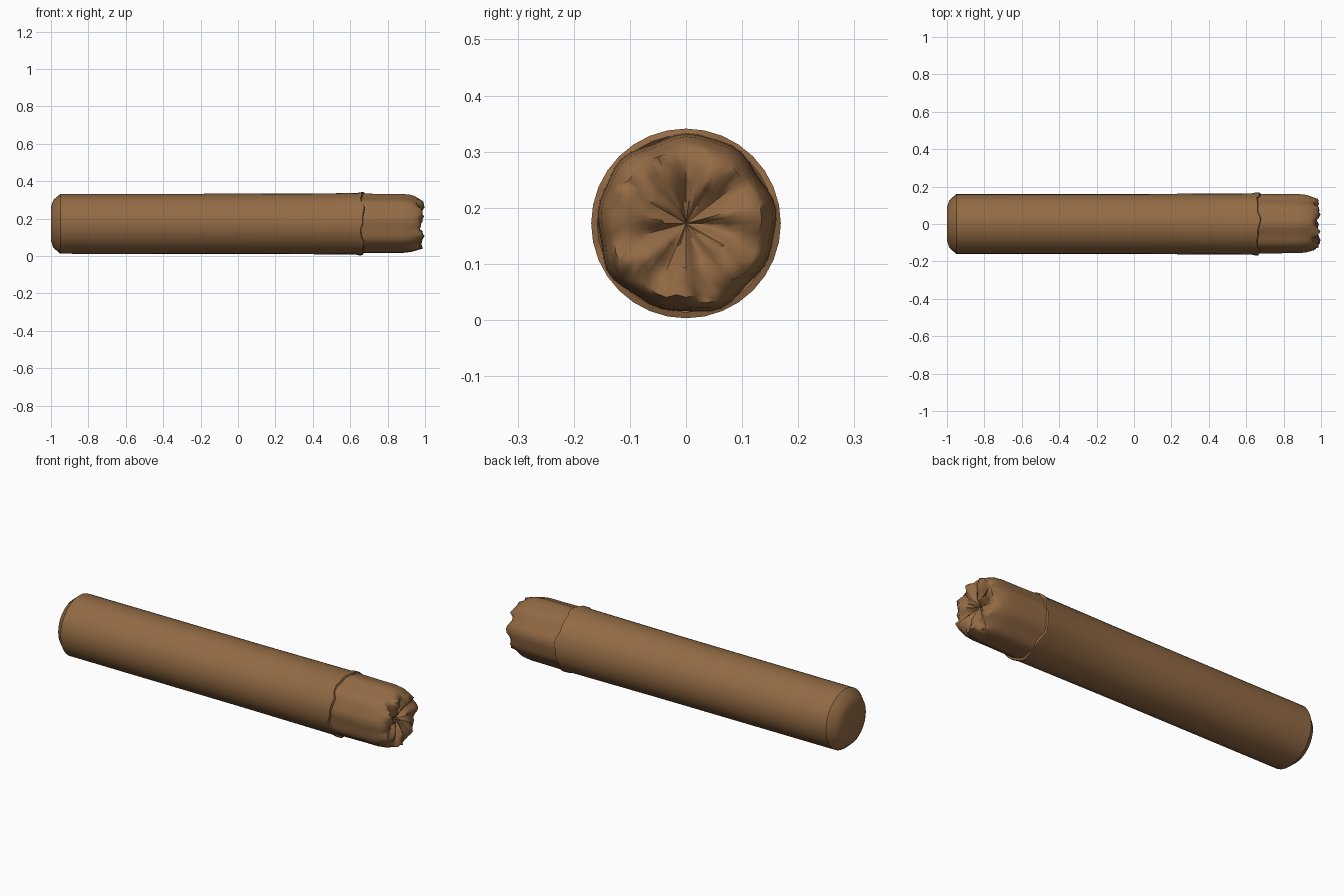
import bpy, bmesh, math, random
from math import sin, cos, tau

random.seed(4)
cube = bpy.data.objects.get("Cube")
if cube:
    bpy.data.objects.remove(cube)

AXIS_Z = 0.172
brown = bpy.data.materials.new("leaf brown")
brown.use_nodes = True
colour = (0.29, 0.145, 0.058, 1)
brown.diffuse_color = colour
brown.node_tree.nodes["Principled BSDF"].inputs["Base Color"].default_value = colour


def lathe(name, profile, sides, warp=None, sharp=40):
    """Turn (x, radius) points about the x axis; warp shifts each point by its angle."""
    bm = bmesh.new()
    rings = []
    for i, (x, r) in enumerate(profile):
        ring = []
        for k in range(1 if r == 0 else sides):
            a = tau * k / sides
            px, pr = warp(i, k, a, x, r) if warp and r else (x, r)
            ring.append(bm.verts.new((px, pr * sin(a), AXIS_Z + pr * cos(a))))
        rings.append(ring)
    for p, q in zip(rings, rings[1:]):
        for k in range(sides):
            n = (k + 1) % sides
            corners = [p[k % len(p)], p[n % len(p)], q[n % len(q)], q[k % len(q)]]
            bm.faces.new(list(dict.fromkeys(corners)))
    bmesh.ops.recalc_face_normals(bm, faces=bm.faces)
    mesh = bpy.data.meshes.new(name)
    bm.to_mesh(mesh)
    bm.free()
    mesh.materials.append(brown)
    obj = bpy.data.objects.new(name, mesh)
    bpy.context.collection.objects.link(obj)
    bpy.ops.object.select_all(action='DESELECT')
    bpy.context.view_layer.objects.active = obj
    obj.select_set(True)
    bpy.ops.object.shade_smooth_by_angle(angle=math.radians(sharp))
    return obj


# Rolled body with a rounded closed end and a ragged burnt lip
LIP = 6


def ragged_lip(i, k, a, x, r):
    if i >= LIP:
        x += 0.008 * sin(5 * a + 1) + 0.005 * sin(11 * a)
    return x, r


lathe("rolled_body",
      [(-1, 0), (-1, 0.09), (-0.987, 0.128), (-0.95, 0.16), (0.1, 0.161),
       (0.63, 0.164), (0.653, 0.169), (0.664, 0.169), (0.668, 0.158)],
      32, ragged_lip)


# Ash tip: softly dented sides, jagged rim and a folded, sunken face
RIM = 6
SIDES = 48
jag = [random.uniform(-1, 1) for _ in range(SIDES)]


def crumple(i, k, a, x, r):
    if i < RIM:
        dent = 0.003 * (sin(5 * a) + sin(9 * a + 2)) - 0.003
        return x + (0.008 * jag[k] if i == RIM - 1 else 0), r + dent
    fold = 0.012 * sin(7 * a + 0.6 * i) + 0.007 * sin(11 * a + 2 * i)
    rough = 0.009 * jag[(k + 5 * i) % SIDES]
    return min(x + fold + rough, 0.998), r + 0.005 * jag[(k + i) % SIDES]


lathe("ash_tip",
      [(0.65, 0.162), (0.72, 0.161), (0.8, 0.16), (0.88, 0.16), (0.925, 0.155),
       (0.955, 0.145), (0.972, 0.132), (0.978, 0.105), (0.968, 0.075),
       (0.955, 0.04), (0.94, 0)],
      SIDES, crumple, 60)
